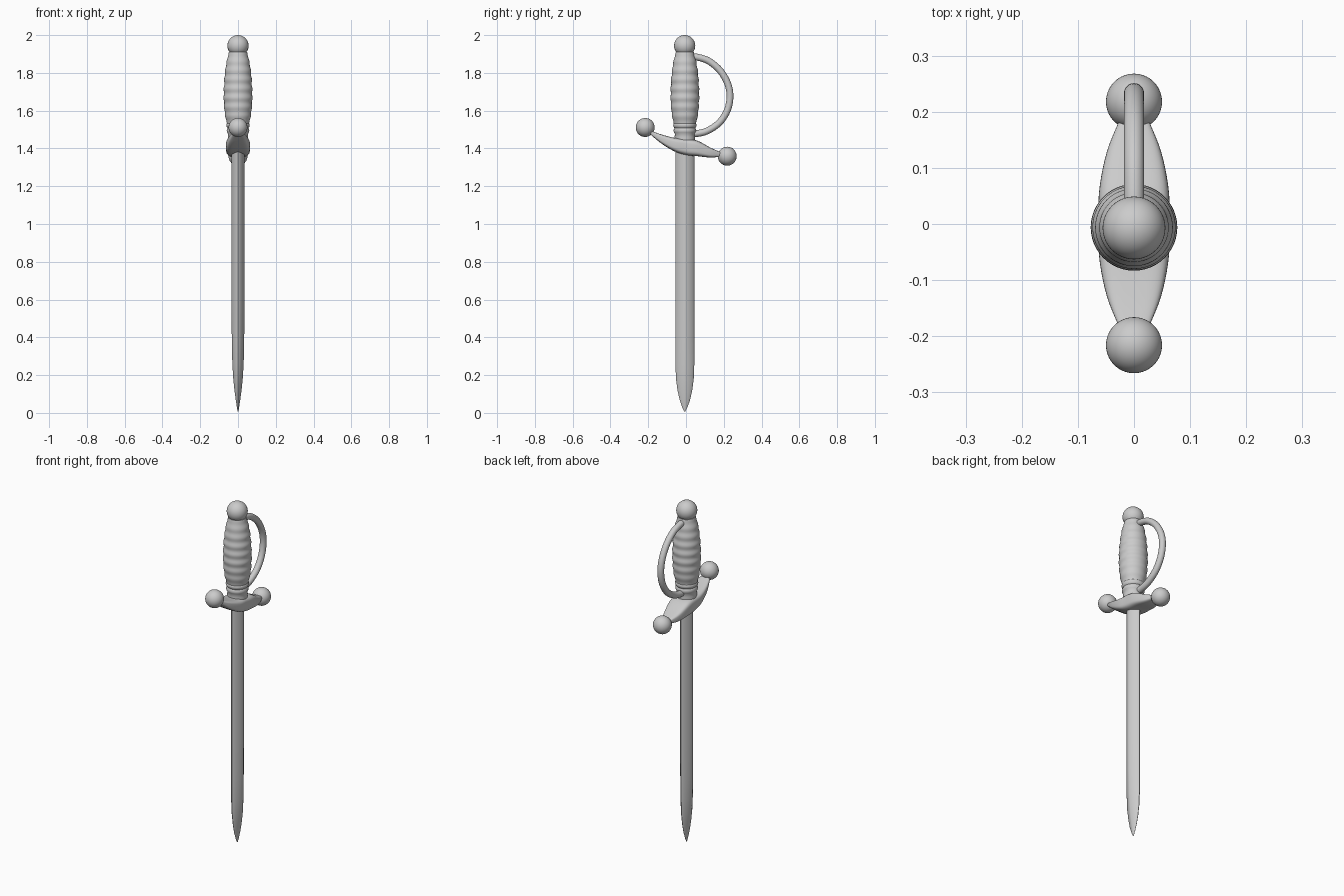
import bpy, bmesh, math
from mathutils import Vector

if "Cube" in bpy.data.objects:
    bpy.data.objects.remove(bpy.data.objects["Cube"])

CY = -0.006  # axis of grip and blade


def finish(name, bm, angle=40):
    bmesh.ops.recalc_face_normals(bm, faces=bm.faces)
    me = bpy.data.meshes.new(name)
    bm.to_mesh(me)
    bm.free()
    ob = bpy.data.objects.new(name, me)
    bpy.context.collection.objects.link(ob)
    bpy.ops.object.select_all(action='DESELECT')
    ob.select_set(True)
    bpy.context.view_layer.objects.active = ob
    bpy.ops.object.shade_smooth_by_angle(angle=math.radians(angle))
    return ob


def loft(name, rings, angle=40):
    """Skin a list of closed point rings and cap both ends."""
    bm = bmesh.new()
    vs = [[bm.verts.new(p) for p in r] for r in rings]
    n = len(vs[0])
    for a, b in zip(vs, vs[1:]):
        for i in range(n):
            j = (i + 1) % n
            bm.faces.new((a[i], a[j], b[j], b[i]))
    bm.faces.new(vs[0])
    bm.faces.new(vs[-1])
    return finish(name, bm, angle)


def section(a, b, p, n=32):
    """Superellipse outline with half sizes a, b and exponent p."""
    out = []
    for i in range(n):
        t = 2 * math.pi * i / n
        c, s = math.cos(t), math.sin(t)
        out.append((a * math.copysign(abs(c) ** (2 / p), c),
                    b * math.copysign(abs(s) ** (2 / p), s)))
    return out


def ball(name, pos, r):
    bm = bmesh.new()
    bmesh.ops.create_uvsphere(bm, u_segments=40, v_segments=24, radius=r)
    bmesh.ops.translate(bm, vec=pos, verts=bm.verts)
    return finish(name, bm)


def interp(table, t):
    """Smooth (Catmull-Rom style) lookup in rows of (t, values...)."""
    for i in range(len(table) - 1):
        if t <= table[i + 1][0] or i == len(table) - 2:
            break
    def slope(k):
        a, b = table[max(k - 1, 0)], table[min(k + 1, len(table) - 1)]
        return [(y - x) / (b[0] - a[0]) for x, y in zip(a[1:], b[1:])]
    p, q = table[i], table[i + 1]
    h = q[0] - p[0]
    u = (t - p[0]) / h
    return [(2*u**3 - 3*u*u + 1) * x + (u**3 - 2*u*u + u) * h * m
            + (3*u*u - 2*u**3) * y + (u**3 - u*u) * h * k
            for x, y, m, k in zip(p[1:], q[1:], slope(i), slope(i + 1))]


# Blade: lens section, long taper in thickness, short rounded point in width
rings = []
for z, a, b in [(0.008, .002, .003), (.03, .006, .014), (.07, .012, .028), (.12, .019, .039),
                (.18, .025, .047), (.26, .030, .050), (.4, .033, .050), (.6, .034, .050), (1.42, .034, .050)]:
    rings.append([(x, y + CY, z) for x, y in section(a, b, 1.4)])
loft("blade", rings, 30)

# Grip: swelling, rippled handle
env = [(1.52, .056), (1.58, .069), (1.65, .075), (1.71, .075), (1.78, .071), (1.85, .062), (1.91, .048)]
rings = []
for i in range(101):
    z = 1.52 + .39 * i / 100
    fade = math.sin(math.pi * i / 100) ** .5 if 0 < i < 100 else 0
    r = interp(env, z)[0] + .0018 * fade * math.cos(2 * math.pi * (z - 1.52) / .049)
    rings.append([(x, y + CY, z) for x, y in section(r, r, 2, 48)])
loft("grip", rings, 60)

# Collar: stacked rings under the grip
rings = []
for z, r in [(1.42, .054), (1.46, .054), (1.478, .053), (1.485, .058), (1.494, .060), (1.503, .058),
             (1.508, .055), (1.513, .059), (1.522, .062), (1.531, .060), (1.537, .054)]:
    rings.append([(x, y + CY, z) for x, y in section(r, r, 2, 48)])
loft("collar", rings, 50)

# Pommel
ball("pommel", (0, CY - .001, 1.944), .056)

# Cross guard: S-shaped bar (y, centre z, half height, half width)
guard = [(-.19, 1.485, .010, .024), (-.13, 1.450, .024, .048), (-.06, 1.420, .036, .062),
         (0, 1.408, .043, .063), (.06, 1.400, .041, .062), (.13, 1.378, .026, .048), (.19, 1.367, .010, .024)]
rings = []
for i in range(37):
    y = -.19 + .38 * i / 36
    zc, h, w = interp(guard, y)
    rings.append([(x, y, zc + z) for x, z in section(w, h, 4, 40)])
loft("cross_guard", rings, 35)

# Guard end balls
ball("guard_ball_front", (0, -.216, 1.511), .050)
ball("guard_ball_back", (0, .218, 1.359), .050)

# Knuckle bow: bent rod from the grip top to the collar
pts = [(.01, 1.887), (.06, 1.883), (.12, 1.863), (.18, 1.813), (.22, 1.745), (.233, 1.675),
       (.218, 1.600), (.175, 1.535), (.11, 1.492), (.05, 1.478), (.01, 1.478)]
path = [(i, y, z) for i, (y, z) in enumerate(pts)]
rings = []
for k in range(61):
    t = (len(pts) - 1) * k / 60
    c = Vector([0] + interp(path, t))
    t0 = min(max(t, .01), len(pts) - 1.01)
    d = Vector([0] + interp(path, t0 + .01)) - Vector([0] + interp(path, t0 - .01))
    n = Vector((0, -d.z, d.y)).normalized()
    rings.append([c + Vector((x, 0, 0)) + n * v for x, v in section(.018, .018, 2, 20)])
loft("knuckle_bow", rings)
